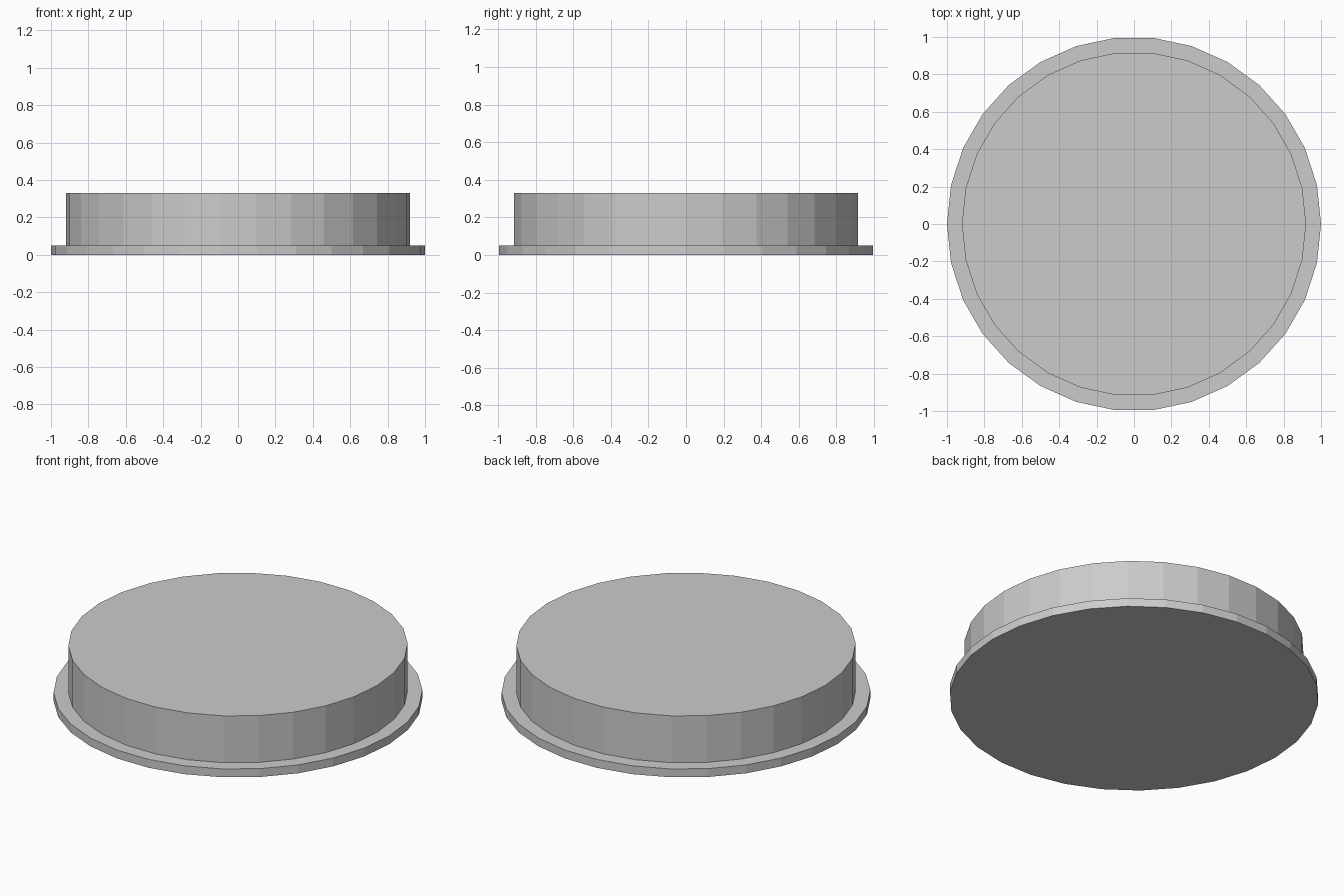
import bpy, bmesh
from math import cos, sin, tau

if "Cube" in bpy.data.objects:
    bpy.data.objects.remove(bpy.data.objects["Cube"])

SIDES = 30
# Outline (radius, height): flange foot, flange top, drum foot, drum top
PROFILE = [(1.0, 0.0), (1.0, 0.05), (0.92, 0.05), (0.92, 0.33)]


def lathe(name, profile, sides):
    """Revolve a profile around z and cap both ends."""
    bm = bmesh.new()
    rings = [[bm.verts.new((r * cos(tau * i / sides), r * sin(tau * i / sides), z))
              for i in range(sides)] for r, z in profile]
    for low, high in zip(rings, rings[1:]):
        for i in range(sides):
            j = (i + 1) % sides
            bm.faces.new((low[i], low[j], high[j], high[i]))
    bm.faces.new(rings[0][::-1])
    bm.faces.new(rings[-1])
    mesh = bpy.data.meshes.new(name)
    bm.to_mesh(mesh)
    bm.free()
    obj = bpy.data.objects.new(name, mesh)
    bpy.context.collection.objects.link(obj)
    return obj


# Flat-shaded disc with a thin flange around its base
lathe("flanged_disc", PROFILE, SIDES)
